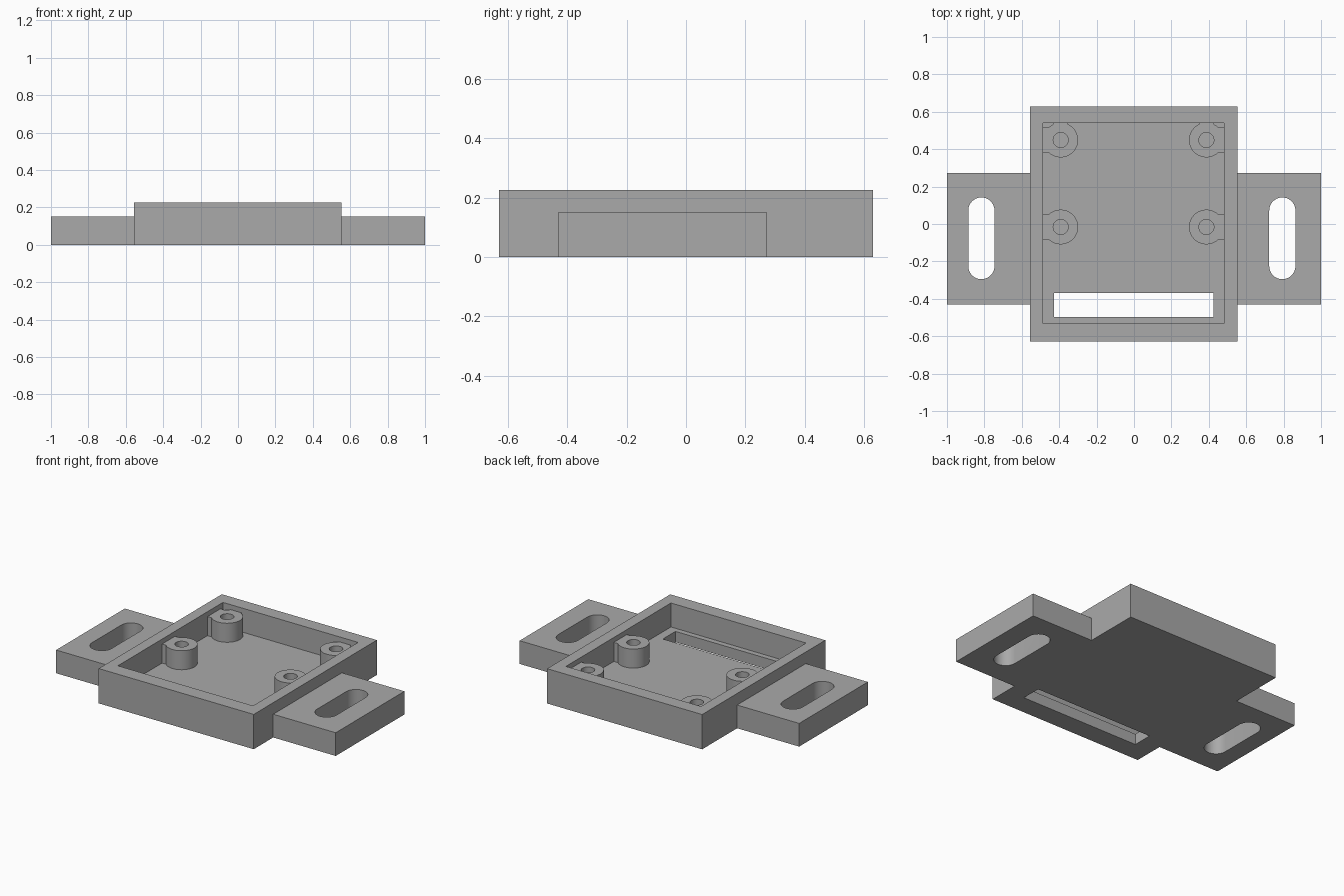
import bpy, bmesh, math
from mathutils import Matrix

if "Cube" in bpy.data.objects:
    bpy.data.objects.remove(bpy.data.objects["Cube"])

grey = bpy.data.materials.new("plain grey")
grey.use_nodes = True
colour = (0.4, 0.4, 0.4, 1)
grey.diffuse_color = colour
grey.node_tree.nodes["Principled BSDF"].inputs["Base Color"].default_value = colour


def finish(name, bm):
    mesh = bpy.data.meshes.new(name)
    bm.to_mesh(mesh)
    bm.free()
    mesh.materials.append(grey)
    ob = bpy.data.objects.new(name, mesh)
    bpy.context.scene.collection.objects.link(ob)
    return ob


def box(name, x0, x1, y0, y1, z0, z1):
    bm = bmesh.new()
    place = Matrix.Translation(((x0 + x1) / 2, (y0 + y1) / 2, (z0 + z1) / 2))
    size = Matrix.Diagonal((x1 - x0, y1 - y0, z1 - z0, 1))
    bmesh.ops.create_cube(bm, size=1, matrix=place @ size)
    return finish(name, bm)


def rounded_prism(name, x, y0, y1, r, z0, z1, steps=20):
    """Stadium outline along y, extruded upward; a cylinder when y0 equals y1."""
    bm = bmesh.new()
    points = []
    for y, start in ((y1, 0), (y0, math.pi)):
        for i in range(steps + (y0 != y1)):
            a = start + math.pi * i / steps
            points.append((x + r * math.cos(a), y + r * math.sin(a), z0))
    face = bm.faces.new([bm.verts.new(p) for p in points])
    top = bmesh.ops.extrude_face_region(bm, geom=[face])["geom"]
    bmesh.ops.translate(bm, vec=(0, 0, z1 - z0),
                        verts=[v for v in top if isinstance(v, bmesh.types.BMVert)])
    bmesh.ops.recalc_face_normals(bm, faces=bm.faces)
    return finish(name, bm)


def combine(target, tool, operation):
    tool.hide_render = True
    mod = target.modifiers.new(operation.lower(), 'BOOLEAN')
    mod.operation, mod.solver, mod.object = operation, 'EXACT', tool
    bpy.context.view_layer.objects.active = target
    bpy.ops.object.modifier_apply(modifier=mod.name)
    bpy.data.objects.remove(tool)


HEIGHT, EAR_TOP, FLOOR, POST_TOP = 0.225, 0.15, 0.07, 0.193
LEFT, RIGHT, BACK = -0.486, 0.481, 0.54

# Tray with mounting ears and hollow interior
tray = box("mounting_tray", -0.556, 0.553, -0.629, 0.629, 0, HEIGHT)
combine(tray, box("ears", -1, 1, -0.43, 0.272, 0, EAR_TOP), 'UNION')
combine(tray, box("cavity", LEFT, RIGHT, -0.533, BACK, FLOOR, 0.4), 'DIFFERENCE')

# Cable opening in the floor
combine(tray, box("opening", -0.428, 0.424, -0.498, -0.369, -0.1, 0.1), 'DIFFERENCE')

# Long screw slots in the ears
for x in (-0.816, 0.793):
    combine(tray, rounded_prism("slot", x, -0.225, 0.072, 0.07, -0.1, 0.3), 'DIFFERENCE')

# Screw posts joined to the walls by webs
for x, wall in ((-0.392, LEFT - 0.02), (0.387, RIGHT + 0.02)):
    for y in (0.449, -0.016):
        post = rounded_prism("post", x, y, y, 0.093, FLOOR - 0.02, POST_TOP)
        web = box("web", min(x, wall), max(x, wall), y - 0.066, y + 0.066,
                  FLOOR - 0.02, POST_TOP)
        combine(post, web, 'UNION')
        if y > 0:
            combine(post, box("back_web", x - 0.04, x + 0.04, y, BACK + 0.02,
                              FLOOR - 0.02, POST_TOP), 'UNION')
        combine(tray, post, 'UNION')
        combine(tray, rounded_prism("hole", x, y, y, 0.04, FLOOR, 0.3), 'DIFFERENCE')

# Smooth round walls, crisp edges
bpy.ops.object.select_all(action='DESELECT')
tray.select_set(True)
bpy.context.view_layer.objects.active = tray
bpy.ops.object.shade_smooth_by_angle(angle=math.radians(30))
